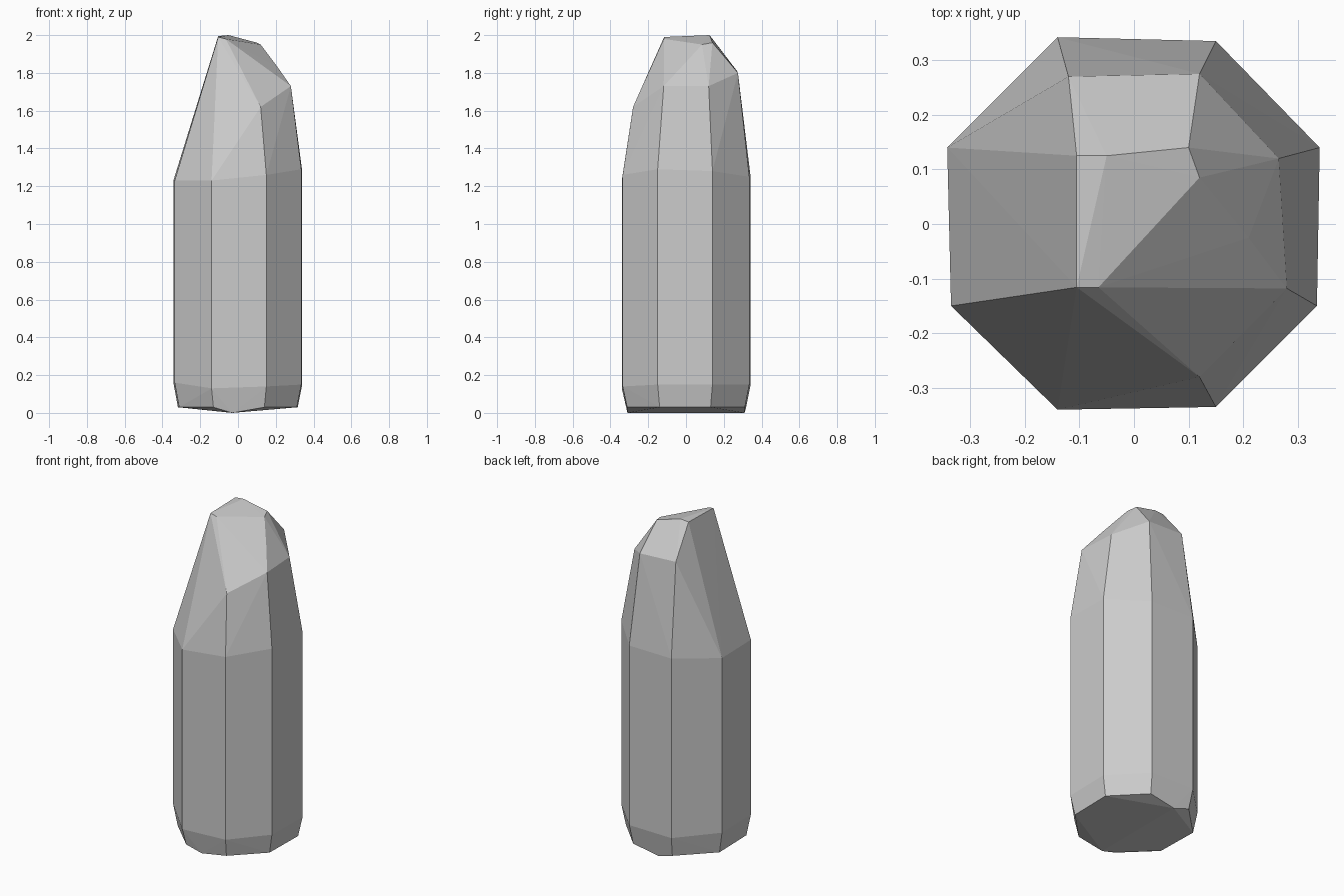
import bpy, bmesh

# Slightly irregular octagonal cross-section of the shaft
octagon = [(-0.14, -0.34), (0.15, -0.335), (0.335, -0.15), (0.34, 0.14),
           (0.15, 0.335), (-0.14, 0.342), (-0.342, 0.14), (-0.335, -0.15)]
shoulder_z = [1.23, 1.26, 1.29, 1.28, 1.25, 1.25, 1.23, 1.23]
foot_z = [0.13, 0.14, 0.15, 0.15, 0.15, 0.15, 0.16, 0.16]


def ring(scale, heights):
    return [(x * scale, y * scale, z) for (x, y), z in zip(octagon, heights)]


# Shaft: chamfered base, foot and shoulder rings
points = ring(0.93, [0.03] * 8) + ring(1.0, foot_z) + ring(1.0, shoulder_z)

# Underside ridge that touches the ground
points += [(-0.03, -0.31, 0.0), (-0.03, 0.31, 0.0)]

# Crown: ridge along the left, facets falling to the right and back
points += [(-0.105, -0.116, 1.99), (-0.065, -0.116, 1.98),
           (-0.105, 0.125, 1.995), (-0.05, 0.125, 2.0),
           (0.10, 0.14, 1.96), (0.12, 0.085, 1.95),
           (0.21, -0.025, 1.83), (0.265, 0.12, 1.73),
           (0.28, -0.118, 1.73), (0.12, -0.28, 1.62),
           (0.12, 0.275, 1.80), (-0.12, 0.27, 1.81)]

# Wrap the rings and crown in one faceted skin
bm = bmesh.new()
for p in points:
    bm.verts.new(p)
hull = bmesh.ops.convex_hull(bm, input=bm.verts[:])
loose = [v for v in bm.verts if not v.link_faces]
bmesh.ops.delete(bm, geom=loose, context='VERTS')
bmesh.ops.recalc_face_normals(bm, faces=bm.faces[:])
mesh = bpy.data.meshes.new("stone_pillar")
bm.to_mesh(mesh)
bm.free()
bpy.context.collection.objects.link(bpy.data.objects.new("stone_pillar", mesh))
